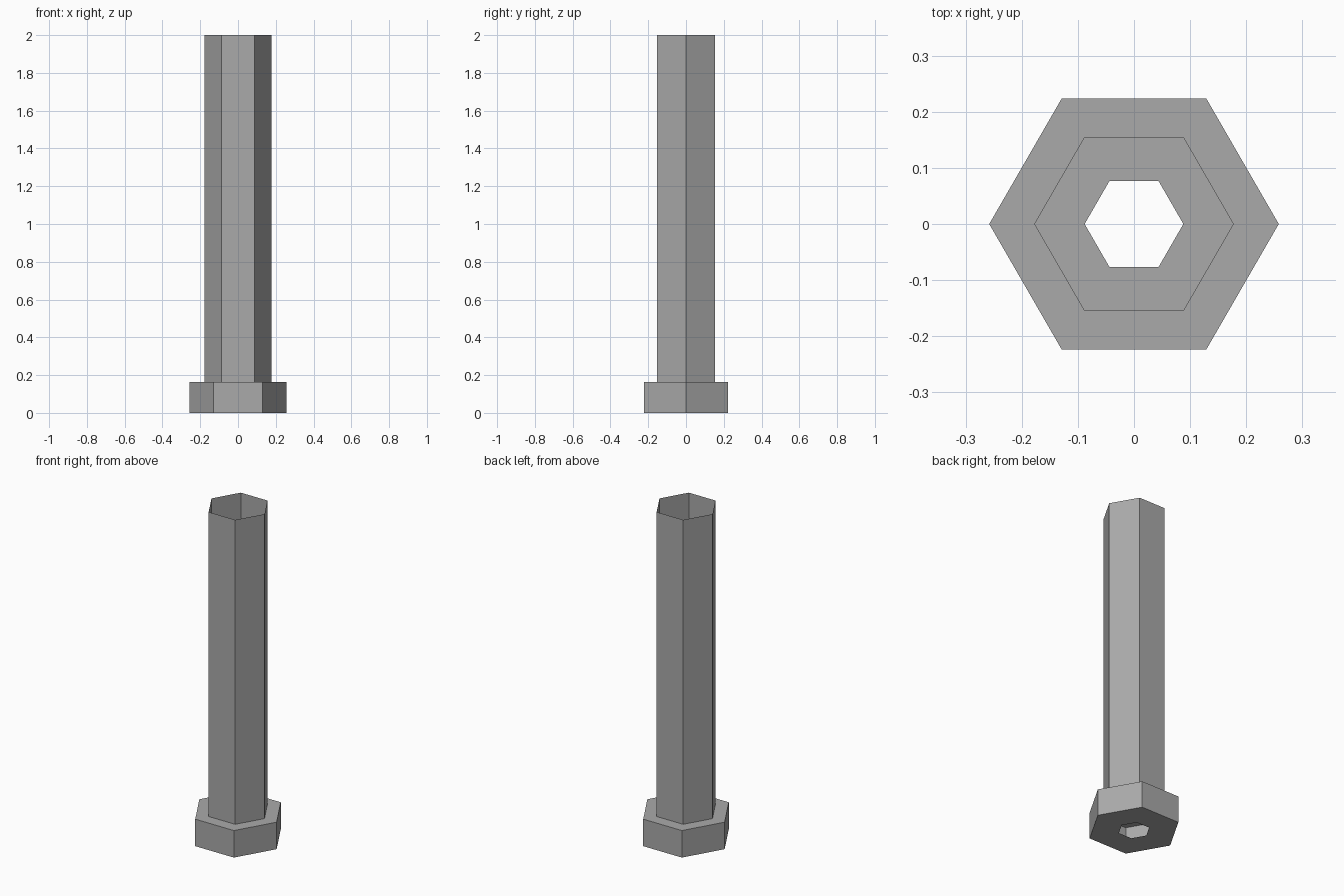
import bpy
import bmesh
from math import cos, sin, tau

if "Cube" in bpy.data.objects:
    bpy.data.objects.remove(bpy.data.objects["Cube"], do_unlink=True)

# Plain grey metal
grey = bpy.data.materials.new("grey metal")
grey.use_nodes = True
colour = (0.4, 0.4, 0.4, 1)
grey.diffuse_color = colour
grey.node_tree.nodes["Principled BSDF"].inputs["Base Color"].default_value = colour

SIDES = 6
BORE, SHAFT, HEAD = 0.088, 0.177, 0.258
HEAD_TOP, TOP = 0.163, 2.0


def hex_shell(name, profile):
    """Sweep a (radius, height) profile round z into an open, flat-sided shell."""
    bm = bmesh.new()
    rings = [[bm.verts.new((r * cos(tau * k / SIDES), r * sin(tau * k / SIDES), z))
              for k in range(SIDES)] for r, z in profile]
    for a, b in zip(rings, rings[1:]):
        for k in range(SIDES):
            n = (k + 1) % SIDES
            bm.faces.new((a[k], a[n], b[n], b[k]))
    mesh = bpy.data.meshes.new(name)
    bm.to_mesh(mesh)
    bm.free()
    mesh.materials.append(grey)
    obj = bpy.data.objects.new(name, mesh)
    bpy.context.collection.objects.link(obj)
    return obj


# Hollow head: pierced bottom, outer walls, shoulder
hex_shell("head", [(BORE, 0), (HEAD, 0), (HEAD, HEAD_TOP), (SHAFT, HEAD_TOP)])

# Thin open tube standing on the shoulder
hex_shell("shaft", [(SHAFT, HEAD_TOP), (SHAFT, TOP)])
